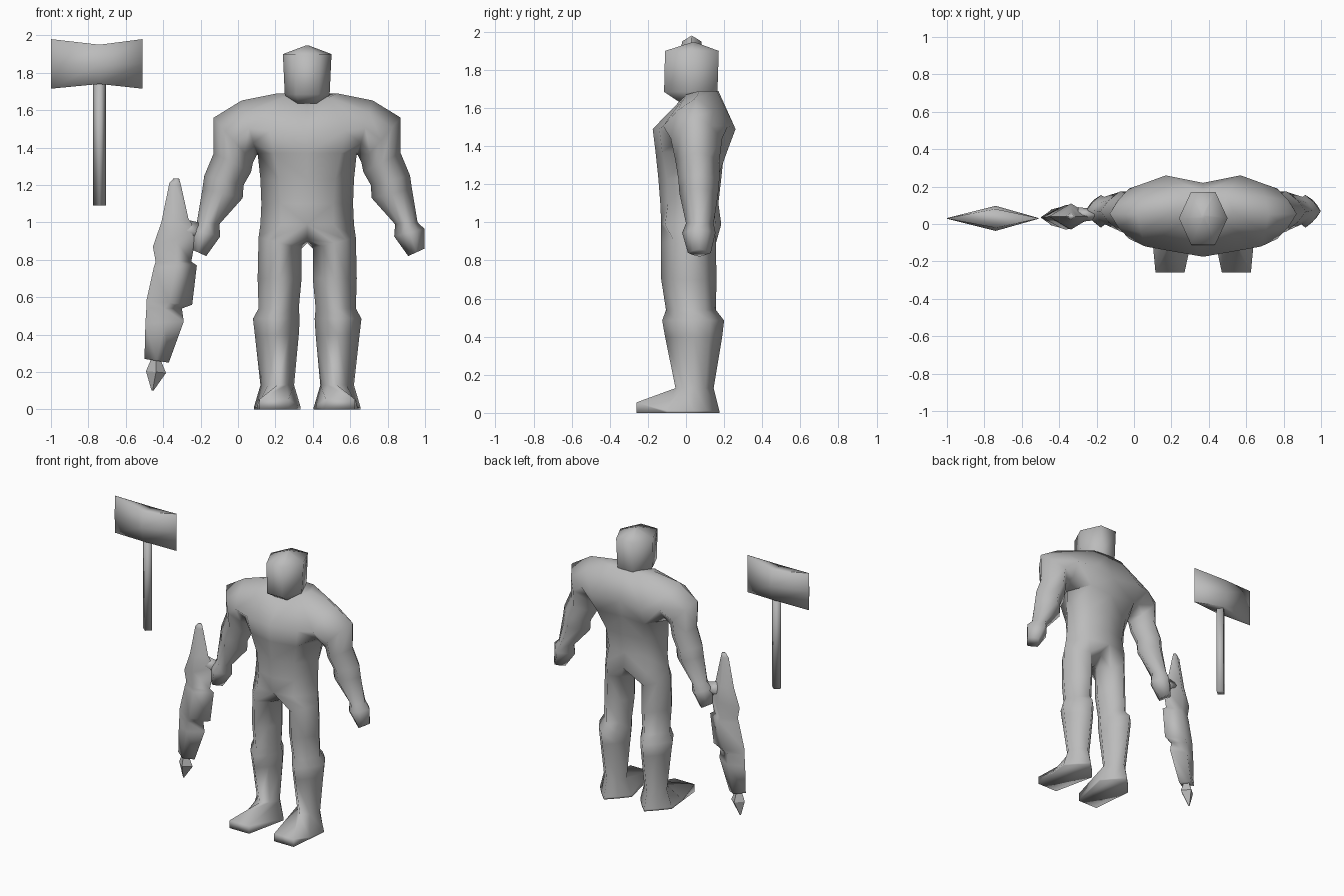
import bpy, bmesh, math
from mathutils import Vector

cube = bpy.data.objects.get("Cube")
if cube:
    bpy.data.objects.remove(cube)

FIGURE_X = 0.37

grey = bpy.data.materials.new("plain_grey")
grey.use_nodes = True
colour = (0.5, 0.5, 0.5, 1)
grey.diffuse_color = colour
grey.node_tree.nodes["Principled BSDF"].inputs["Base Color"].default_value = colour


def finish(name, bm, mirror=False, x=0.0, angle=100):
    """Turn a bmesh into a smooth shaded object, optionally mirrored."""
    bmesh.ops.recalc_face_normals(bm, faces=bm.faces)
    mesh = bpy.data.meshes.new(name)
    bm.to_mesh(mesh)
    bm.free()
    obj = bpy.data.objects.new(name, mesh)
    bpy.context.collection.objects.link(obj)
    mesh.materials.append(grey)
    obj.location.x = x
    bpy.ops.object.select_all(action='DESELECT')
    obj.select_set(True)
    bpy.context.view_layer.objects.active = obj
    if mirror:
        mod = obj.modifiers.new("mirror", 'MIRROR')
        mod.merge_threshold = 0.001
        bpy.ops.object.modifier_apply(modifier=mod.name)
    bpy.ops.object.shade_smooth_by_angle(angle=math.radians(angle))


def section(xa, za, xb, zb, yf, yb, n=8, power=1.7):
    """Ring between outer point a and inner point b; power 1 is round, 2 a diamond."""
    a, b = Vector((xa, 0, za)), Vector((xb, 0, zb))
    angles = [math.tau * i / n for i in range(n)]
    tallest = max(abs(math.sin(t)) for t in angles)
    points = []
    for t in angles:
        c, s = math.cos(t), math.sin(t) / tallest
        c, s = [math.copysign(abs(v) ** power, v) for v in (c, s)]
        p = (a + b) / 2 + (a - b) / 2 * c
        p.y = (yf + yb) / 2 + (yb - yf) / 2 * s
        points.append(p)
    return points


def skin(bm, rings, cap_start=True):
    """Join rings of points, each a list of vectors or existing vertices."""
    loops = [[p if isinstance(p, bmesh.types.BMVert) else bm.verts.new(p)
              for p in ring] for ring in rings]
    for lo, hi in zip(loops, loops[1:]):
        for i in range(len(lo)):
            j = (i + 1) % len(lo)
            bm.faces.new((lo[i], lo[j], hi[j], hi[i]))
    if cap_start:
        bm.faces.new(loops[0])
    bm.faces.new(loops[-1])


def grow(bm, opening, rings):
    """Extend a limb from an open loop, turning each ring to match the last."""
    target, limb = [v.co for v in opening], [opening]
    for ring in rings:
        options = [r[k:] + r[:k] for r in (ring, ring[::-1]) for k in range(len(r))]
        target = min(options, key=lambda r: sum(
            (p - q).length for p, q in zip(r, target)))
        limb.append(target)
    skin(bm, limb, cap_start=False)


def loft(name, sections, n=4, power=1, **kw):
    bm = bmesh.new()
    skin(bm, [section(*s, n=n, power=power) for s in sections])
    finish(name, bm, **kw)


# Torso half: each level runs front centre, front, side, back, back centre
bm = bmesh.new()
levels = []
for z, fc, f, s, b, bc in (
        (0.99, -.13, (.14, -.11), (.25, .02), (.155, .155), .185),
        (1.10, -.135, (.14, -.095), (.245, .03), (.14, .145), .17),
        (1.23, -.145, (.15, -.1), (.25, .03), (.15, .165), .185),
        (1.37, -.16, (.18, -.125), (.265, .05), (.19, .215), .2),
        (1.49, -.175, (.2, -.14), None, (.2, .26), .22)):
    pts = [(0, fc), f, s, b, (0, bc)]
    levels.append([bm.verts.new((*p, z)) if p else None for p in pts])
levels.append([bm.verts.new(p) for p in (
    (0, -.04, 1.62), (.12, .0, 1.67), (.16, .07, 1.69),
    (.12, .16, 1.69), (0, .17, 1.69))])
for lo, hi in zip(levels, levels[1:]):
    for i in range(4):
        quad = (lo[i], lo[i + 1], hi[i + 1], hi[i])
        if all(quad):
            bm.faces.new(quad)
bm.faces.new(levels[-1])

# Arm grows out of the open shoulder loop
armpit, chest, neck = levels[-3:]
shoulder = armpit[1:4] + [chest[3]] + neck[3:0:-1] + [chest[1]]
grow(bm, shoulder, [section(*s) for s in (
    (.35, 1.652, .27, 1.36, -.12, .22),
    (.5, 1.56, .29, 1.32, -.08, .19),
    (.5, 1.37, .30, 1.27, -.055, .175),
    (.55, 1.25, .34, 1.2, -.04, .175),
    (.56, 1.18, .345, 1.13, -.035, .17),
    (.59, 1.0, .47, .99, .0, .145),
    (.628, .965, .465, .925, -.02, .155),
    (.628, .86, .54, .82, .01, .13))])

# Leg grows out of the hip loop, closed by three crotch points
crotch = [bm.verts.new((0, y, z)) for y, z in ((.1, .94), (.03, .89), (-.05, .91))]
leg = [section(*s) for s in (
    (.26, .92, .03, .86, -.13, .157),
    (.265, .7, .03, .7, -.13, .16),
    (.26, .54, .045, .54, -.105, .157),
    (.29, .485, .04, .485, -.125, .2),
    (.28, .40, .045, .40, -.11, .19),
    (.25, .13, .07, .13, -.055, .145))]

# Foot: pointed heel, flared sides and a square toe
foot = [(.255, -.26), (.27, -.1), (.285, .04), (.225, .11),
        (.16, .175), (.095, .11), (.035, .04), (.1, -.26)]
leg.append([Vector((x, y, .055 if y < -.2 else .012)) for x, y in foot])
leg.append([Vector((x, y, 0)) for x, y in foot])
grow(bm, levels[0] + crotch, leg)
finish("body", bm, mirror=True, x=FIGURE_X)

# Head
loft("head", (
    (.09, 1.635, -.09, 1.635, -.04, .13),
    (.12, 1.685, -.12, 1.685, -.115, .165),
    (.13, 1.9, -.13, 1.9, -.11, .172),
    (.01, 1.945, -.01, 1.945, .03, .05)), n=6, x=FIGURE_X)

# Hand weapon: blade and body, with a sharp edge on both sides
loft("weapon_body", (
    (-.315, 1.235, -.345, 1.235, .03, .05),
    (-.305, 1.2, -.367, 1.21, .02, .06),
    (-.265, 1.02, -.41, 1.0, -.01, .09),
    (-.22, .95, -.455, .87, -.03, .11),
    (-.25, .79, -.44, .79, -.02, .10),
    (-.22, .77, -.45, .76, -.025, .105),
    (-.245, .56, -.49, .58, -.03, .10),
    (-.30, .54, -.49, .54, -.02, .09),
    (-.29, .47, -.495, .46, -.02, .09),
    (-.37, .25, -.50, .27, -.01, .08)))

# Grip reaching into the hand
loft("weapon_grip", (
    (-.21, 1.0, -.21, .90, .02, .08),
    (-.30, 1.02, -.30, .90, .01, .09)))

# Spike under the weapon
loft("weapon_spike", (
    (-.42, .28, -.46, .28, .01, .05),
    (-.385, .195, -.492, .205, -.01, .08),
    (-.452, .1, -.462, .1, .03, .04)), angle=20)

# Hammer head: wedge pinched to an edge at both ends
bm = bmesh.new()
rings = []
for x, lo, hi, half in ((-1, 1.715, 1.98, .002), (-.74, 1.74, 1.95, .067),
                        (-.51, 1.715, 1.98, .002)):
    mid = (lo + hi) / 2
    rings.append([Vector((x, .03 + half * k, z)) for k, z in (
        (-.75, lo), (-1, mid), (-.75, hi), (.75, hi), (1, mid), (.75, lo))])
skin(bm, rings)
finish("hammer_head", bm)

# Hammer handle
loft("hammer_handle", (
    (-.705, 1.09, -.775, 1.09, 0, .06),
    (-.705, 1.8, -.775, 1.8, 0, .06)))
